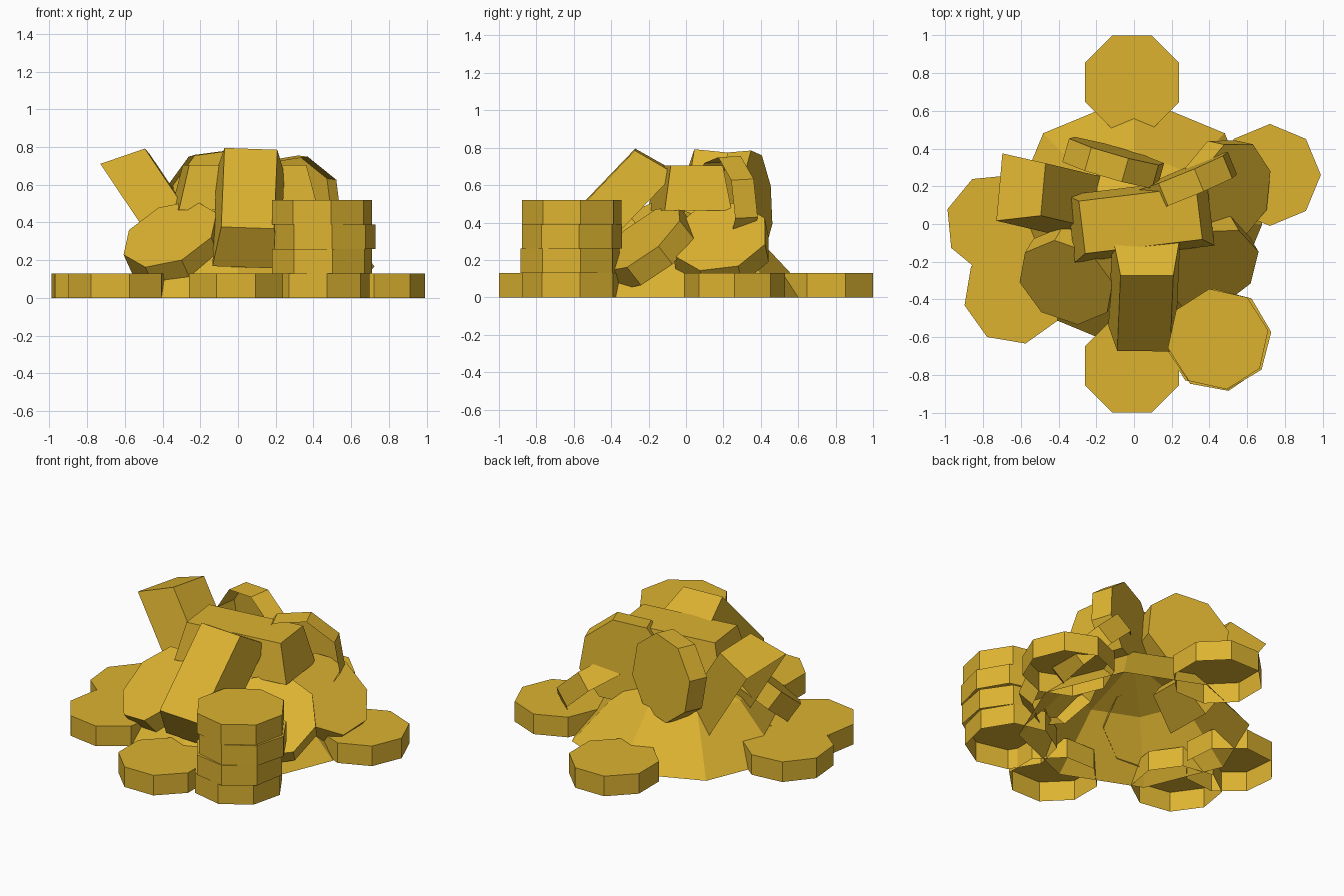
import bpy, bmesh, math
from mathutils import Matrix, Vector

cube = bpy.data.objects.get("Cube")
if cube:
    bpy.data.objects.remove(cube)

gold = bpy.data.materials.new("gold")
gold.use_nodes = True
gold.diffuse_color = (0.72, 0.45, 0.03, 1)
gold.node_tree.nodes["Principled BSDF"].inputs["Base Color"].default_value = gold.diffuse_color

RADIUS, THICK = 0.27, 0.13
HALF = THICK / 2


def finish(name, bm, matrix=Matrix()):
    mesh = bpy.data.meshes.new(name)
    bm.to_mesh(mesh)
    bm.free()
    mesh.materials.append(gold)
    obj = bpy.data.objects.new(name, mesh)
    obj.matrix_world = matrix
    bpy.context.collection.objects.link(obj)


def open_base(bm):
    """Remove the underside, leaving a hollow shell."""
    bm.normal_update()
    base = [f for f in bm.faces if f.normal.z < -0.9]
    bmesh.ops.delete(bm, geom=base, context="FACES")


def frame(origin, x_axis, normal):
    """Local x along x_axis, local z along normal."""
    z = Vector(normal).normalized()
    x = Vector(x_axis)
    x = (x - z * x.dot(z)).normalized()
    rot = Matrix((x, z.cross(x), z)).transposed().to_4x4()
    return Matrix.Translation(origin) @ rot


def coin(name, center, normal=(0, 0, 1), spin=0.0):
    """Eight-sided hollow coin around its centre."""
    bm = bmesh.new()
    bmesh.ops.create_cone(bm, cap_ends=True, segments=8, radius1=RADIUS,
                          radius2=RADIUS, depth=THICK)
    open_base(bm)
    turn = Matrix.Rotation(math.radians(spin), 4, "Z")
    finish(name, bm, frame(center, (1, 0, 0), normal) @ turn)


def ingot(name, base, axis, normal, length=0.70):
    """Hollow bar with a wide base and a narrower top, base centre at the origin."""
    bm = bmesh.new()
    bmesh.ops.create_cube(bm, size=1)
    for v in bm.verts:
        top = v.co.z > 0
        v.co.x *= length - 0.12 if top else length
        v.co.y *= 0.28 if top else 0.36
        v.co.z = 0.24 if top else 0
    open_base(bm)
    finish(name, bm, frame(base, axis, normal))


# Heap: open faceted dome under the treasure
bm = bmesh.new()
rings = []
for radius, height in ((0.68, 0), (0.39, 0.31)):
    rings.append([bm.verts.new((radius * math.cos(i * math.pi / 4),
                                radius * math.sin(i * math.pi / 4), height))
                  for i in range(8)])
apex = bm.verts.new((0, 0, 0.46))
low, high = rings
for i in range(8):
    j = (i + 1) % 8
    bm.faces.new((low[i], low[j], high[j], high[i]))
    bm.faces.new((high[i], high[j], apex))
finish("heap", bm)

# Coins lying on the floor
for name, x, y, spin in (("back_coin", -0.01, 0.75, 22.5),
                         ("front_coin", -0.01, -0.75, 22.5),
                         ("left_coin", 0.72, 0.26, 0),
                         ("right_coin", -0.73, 0.0, 28),
                         ("right_front_coin", -0.635, -0.37, 13)):
    coin(name, (x, y, HALF), spin=spin)

# Stack of four coins, slightly shuffled
for i, (dx, dy, spin) in enumerate(((-0.015, 0, 9), (0, -0.01, 12),
                                    (0.015, 0, 8), (0, 0, 10))):
    coin(f"stacked_coin_{i + 1}", (0.445 + dx, -0.61 + dy, HALF + i * THICK), spin=spin)

# Coins leaning on the heap; positions are the outer face centres
for name, face, normal, spin in (
        ("leaning_coin_front_right", (-0.36, -0.31, 0.34), (-0.34, -0.56, 0.75), 14),
        ("leaning_coin_front_left", (0.41, -0.24, 0.315), (0.34, -0.58, 0.74), 10),
        ("leaning_coin_left", (0.53, 0.175, 0.325), (0.67, -0.15, 0.72), 15)):
    coin(name, Vector(face) - Vector(normal).normalized() * HALF, normal, spin)

# Coins standing on edge behind the bars
coin("standing_coin_back", (-0.11, 0.325, 0.52), (0.27, 0.95, 0.08), 14)
coin("standing_coin_left", (0.28, 0.22, 0.49), (-0.38, 0.92, 0.05), 15)

# Bars
ingot("top_bar", (0.035, 0.02, 0.465), (0.99, 0.12, 0), (0, 0, 1), 0.745)
ingot("front_bar", (0.055, -0.30, 0.415), (0.03, 0.69, 0.72), (0.02, -0.72, 0.69))
ingot("right_bar", (-0.52, 0.15, 0.405), (0.55, -0.13, -0.82), (0.83, -0.02, 0.56))
